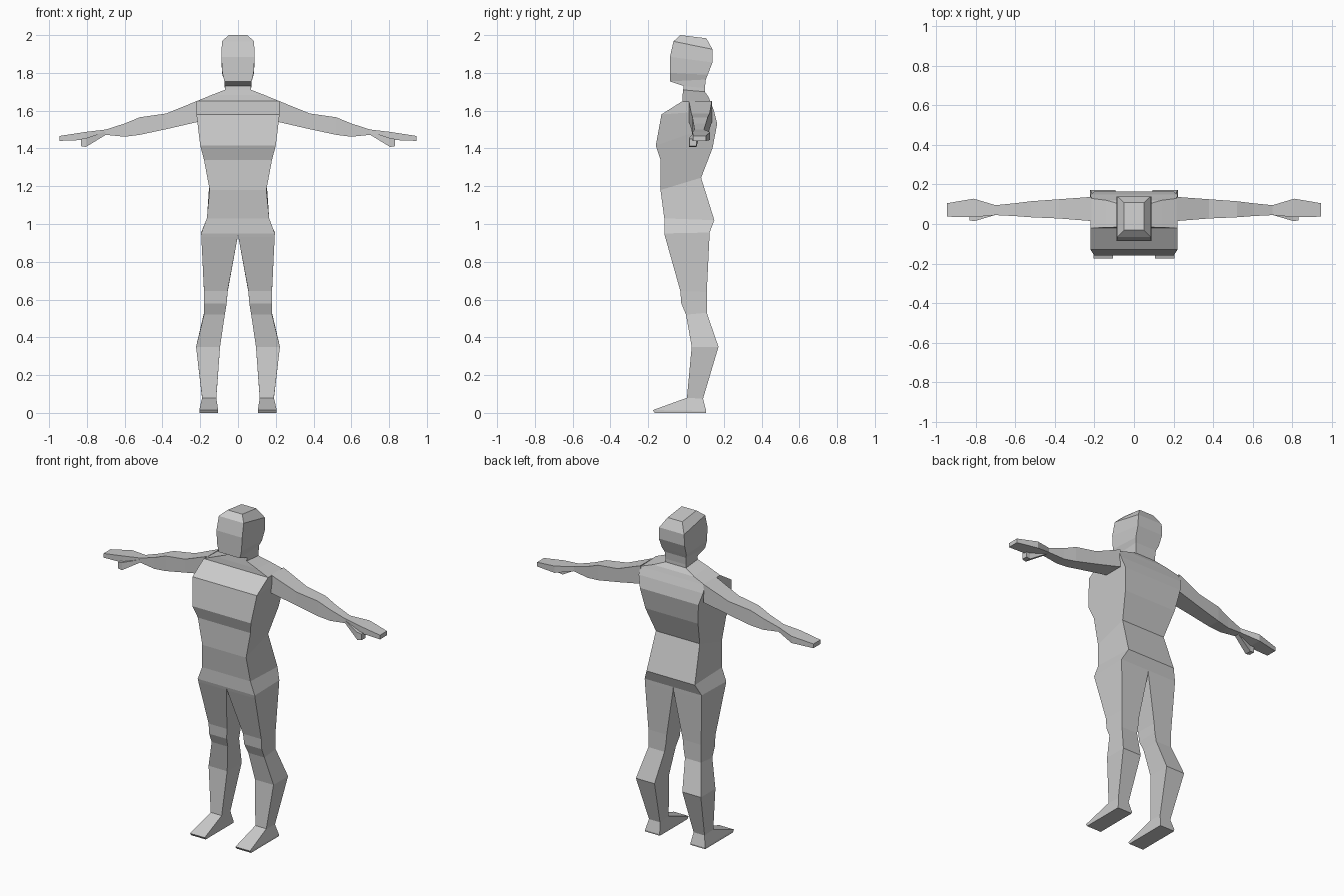
import bpy, bmesh

skin = bpy.data.materials.new("plain_grey")
skin.diffuse_color = (0.6, 0.6, 0.6, 1)


def loft(name, rings, cap_start=True, cap_end=True, mirror=False):
    """Skin a list of four-cornered rings into one flat-shaded part."""
    bm = bmesh.new()
    loops = [[bm.verts.new(p) for p in ring] for ring in rings]
    for a, b in zip(loops, loops[1:]):
        for i in range(4):
            j = (i + 1) % 4
            bm.faces.new((a[i], a[j], b[j], b[i]))
    if cap_start:
        bm.faces.new(loops[0])
    if cap_end:
        bm.faces.new(loops[-1])
    bmesh.ops.recalc_face_normals(bm, faces=bm.faces)
    mesh = bpy.data.meshes.new(name)
    bm.to_mesh(mesh)
    bm.free()
    mesh.materials.append(skin)
    obj = bpy.data.objects.new(name, mesh)
    bpy.context.collection.objects.link(obj)
    if mirror:
        mod = obj.modifiers.new("mirror", 'MIRROR')
        mod.use_mirror_merge = False
    return obj


def level(x0, x1, yf, zf, yb, zb):
    """Ring around a vertical limb: x range, then front and back y, z."""
    return [(x0, yf, zf), (x1, yf, zf), (x1, yb, zb), (x0, yb, zb)]


def centred(w, *rest):
    return level(-w, w, *rest)


def slice_x(x, y0, y1, z0, z1):
    """Ring around a sideways limb at a given x."""
    return [(x, y0, z0), (x, y1, z0), (x, y1, z1), (x, y0, z1)]


# Torso, shoulders and neck
loft("torso", [centred(*r) for r in (
    (0.195, -0.115, 0.95, 0.125, 0.955),
    (0.165, -0.115, 1.03, 0.15, 1.02),
    (0.15, -0.135, 1.18, 0.08, 1.245),
    (0.18, -0.135, 1.34, 0.14, 1.40),
    (0.20, -0.16, 1.415, 0.165, 1.53),
    (0.22, -0.13, 1.58, 0.148, 1.60),
    (0.22, -0.02, 1.65, 0.13, 1.645),
    (0.14, -0.018, 1.683, 0.12, 1.672),
    (0.07, -0.015, 1.71, 0.10, 1.70),
    (0.07, -0.012, 1.75, 0.10, 1.75),
)], cap_start=False)

# Head
loft("head", [centred(*r) for r in (
    (0.07, -0.01, 1.73, 0.10, 1.72),
    (0.072, -0.085, 1.755, 0.105, 1.765),
    (0.083, -0.085, 1.80, 0.115, 1.79),
    (0.088, -0.085, 1.885, 0.14, 1.855),
    (0.085, -0.066, 1.967, 0.14, 1.925),
    (0.05, -0.03, 2.0, 0.108, 1.983),
)])

# Legs, from hip to ankle
ankle = level(0.115, 0.19, 0.005, 0.08, 0.09, 0.075)
loft("leg", [level(*r) for r in (
    (0.0, 0.195, -0.115, 0.95, 0.125, 0.955),
    (0.002, 0.194, -0.11, 0.93, 0.124, 0.93),
    (0.055, 0.18, -0.03, 0.645, 0.11, 0.64),
    (0.06, 0.18, -0.025, 0.58, 0.11, 0.585),
    (0.07, 0.18, 0.0, 0.52, 0.11, 0.53),
    (0.095, 0.222, 0.03, 0.35, 0.172, 0.35),
)] + [ankle], cap_start=False, cap_end=False, mirror=True)

# Feet
loft("foot", [
    ankle,
    level(0.105, 0.205, -0.175, 0.015, 0.107, 0.01),
    level(0.105, 0.205, -0.165, 0.0, 0.105, 0.0),
], cap_start=False, mirror=True)

# Arms and flat hands
loft("arm", [slice_x(*r) for r in (
    (0.215, 0.015, 0.137, 1.54, 1.652),
    (0.38, 0.028, 0.125, 1.502, 1.585),
    (0.52, 0.034, 0.115, 1.472, 1.565),
    (0.60, 0.04, 0.105, 1.462, 1.532),
    (0.70, 0.045, 0.095, 1.472, 1.50),
    (0.81, 0.035, 0.128, 1.445, 1.487),
    (0.945, 0.037, 0.105, 1.44, 1.466),
)], mirror=True)

# Thumbs
loft("thumb", [slice_x(*r) for r in (
    (0.70, 0.046, 0.075, 1.472, 1.49),
    (0.805, 0.015, 0.055, 1.408, 1.455),
    (0.832, 0.018, 0.055, 1.412, 1.45),
)], mirror=True)
